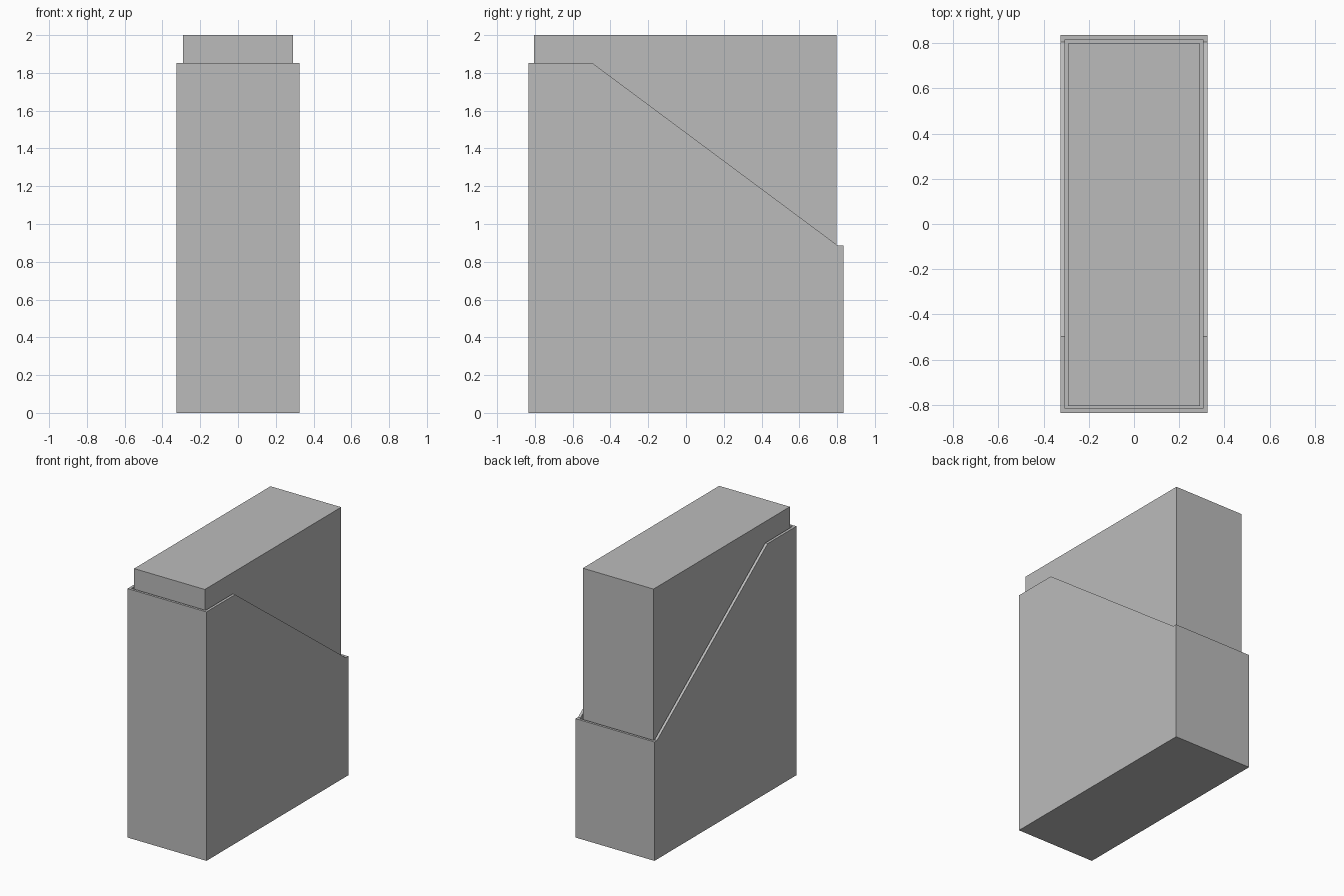
import bpy
import bmesh
from mathutils import Vector

default = bpy.data.objects.get("Cube")
if default:
    bpy.data.objects.remove(default, do_unlink=True)

grey = bpy.data.materials.new("plain grey")
grey.diffuse_color = (0.5, 0.5, 0.5, 1)
grey.use_nodes = True
grey.node_tree.nodes["Principled BSDF"].inputs["Base Color"].default_value = (0.5, 0.5, 0.5, 1)


def prism(name, profile, half_width):
    """Extrude a (y, z) profile across x, centred on x = 0."""
    bm = bmesh.new()
    face = bm.faces.new([bm.verts.new((-half_width, y, z)) for y, z in profile])
    side = bmesh.ops.extrude_face_region(bm, geom=[face])["geom"]
    verts = [v for v in side if isinstance(v, bmesh.types.BMVert)]
    bmesh.ops.translate(bm, verts=verts, vec=Vector((2 * half_width, 0, 0)))
    bmesh.ops.recalc_face_normals(bm, faces=bm.faces)
    mesh = bpy.data.meshes.new(name)
    bm.to_mesh(mesh)
    bm.free()
    mesh.materials.append(grey)
    obj = bpy.data.objects.new(name, mesh)
    bpy.context.collection.objects.link(obj)
    return obj


def block(name, y0, y1, z0, z1, half_width):
    return prism(name, [(y0, z0), (y1, z0), (y1, z1), (y0, z1)], half_width)


# Slant-topped outer holder
holder = prism("holder", [(-0.835, 0), (0.835, 0), (0.835, 0.885), (0.805, 0.885),
                          (-0.497, 1.853), (-0.835, 1.853)], 0.325)

# Hollow out the holder, leaving thin walls and a floor
cutter = block("holder_cavity", -0.817, 0.817, 0.02, 2.1, 0.305)
cutter.hide_render = True
cut = holder.modifiers.new("cavity", "BOOLEAN")
cut.operation = "DIFFERENCE"
cut.solver = "EXACT"
cut.object = cutter
bpy.context.view_layer.objects.active = holder
bpy.ops.object.modifier_apply(modifier=cut.name)
bpy.data.objects.remove(cutter, do_unlink=True)

# Closed box standing in the holder
block("inner_box", -0.806, 0.798, 0.02, 2.0, 0.291)
